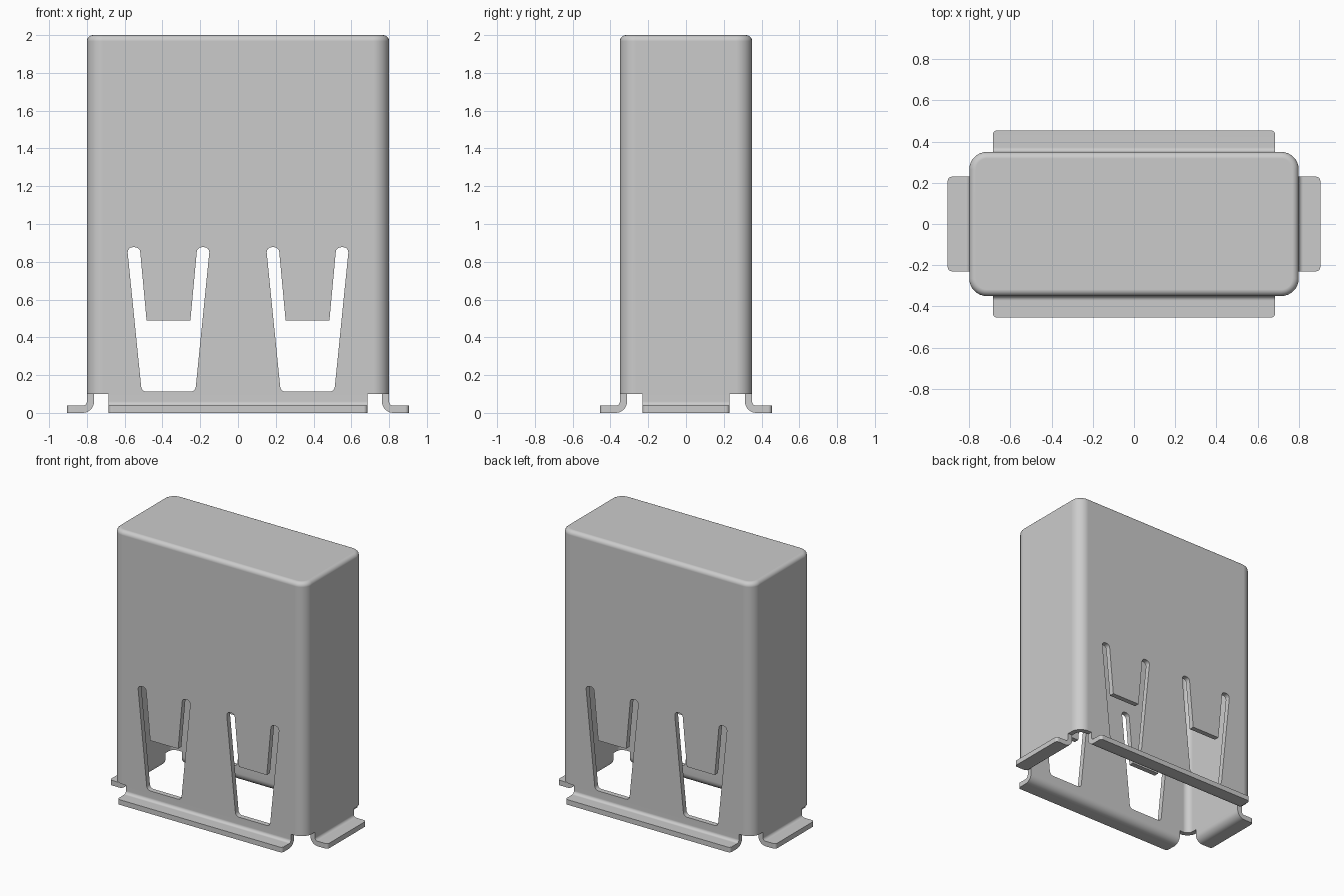
import bpy, bmesh
from math import sin, cos, pi, radians
from mathutils import Vector, Matrix

if "Cube" in bpy.data.objects:
    bpy.data.objects.remove(bpy.data.objects["Cube"])

HX, HY, TOP, WALL, BASE = 0.80, 0.35, 2.0, 0.038, 0.10


def finish(name, bm):
    bmesh.ops.recalc_face_normals(bm, faces=bm.faces)
    me = bpy.data.meshes.new(name)
    bm.to_mesh(me)
    bm.free()
    ob = bpy.data.objects.new(name, me)
    bpy.context.collection.objects.link(ob)
    return ob


def arc(cx, cy, r, a0, a1, n=6):
    return [(cx + r * cos(radians(a0 + (a1 - a0) * i / n)),
             cy + r * sin(radians(a0 + (a1 - a0) * i / n))) for i in range(n + 1)]


def rounded_ring(bm, inset, z, r=0.085):
    x, y, r = HX - inset, HY - inset, r - inset
    pts = []
    for sx, sy, a in ((1, 1, 0), (-1, 1, 90), (-1, -1, 180), (1, -1, 270)):
        pts += arc(sx * (x - r), sy * (y - r), r, a, a + 90, 8)
    return [bm.verts.new((px, py, z)) for px, py in pts]


def fillet(points, n=5):
    """Round each (x, z, radius) corner of a closed polygon."""
    out = []
    for i, (x, z, r) in enumerate(points):
        p = Vector((x, z))
        a = Vector(points[i - 1][:2]) - p
        b = Vector(points[(i + 1) % len(points)][:2]) - p
        if r == 0:
            out.append(p)
            continue
        a.normalize()
        b.normalize()
        half = a.angle(b) / 2
        c = p + (a + b).normalized() * (r / sin(half))
        d = r * cos(half) / sin(half)
        s, e = p + a * d - c, p + b * d - c
        sweep = s.angle(e)
        for k in range(n + 1):
            t = k / n
            out.append(c + (s * sin((1 - t) * sweep) + e * sin(t * sweep)) / sin(sweep))
    return out


def extrude(name, pts, vec):
    bm = bmesh.new()
    face = bm.faces.new([bm.verts.new(p) for p in pts])
    new = bmesh.ops.extrude_face_region(bm, geom=[face])["geom"]
    bmesh.ops.translate(bm, vec=vec, verts=[v for v in new if isinstance(v, bmesh.types.BMVert)])
    return finish(name, bm)


def flange(name, half_length, offset, angle):
    """Outward-curled lip along one bottom edge of the shell."""
    prof = [(-WALL, BASE)] + arc(0.022, 0.06, 0.06, 180, 270) + [(0.105, 0), (0.105, WALL)]
    prof += arc(0.022, 0.06, 0.022, 270, 180) + [(0, BASE)]
    ob = extrude(name, [(d + offset, -half_length, z) for d, z in prof], (0, 2 * half_length, 0))
    bm = bmesh.new()
    bm.from_mesh(ob.data)
    tips = [e for e in bm.edges if all(abs(v.co.x - offset - 0.105) < 1e-4 for v in e.verts)
            and abs(e.verts[0].co.z - e.verts[1].co.z) > 0.01]
    bmesh.ops.bevel(bm, geom=tips, offset=0.02, segments=4, profile=0.5, affect='EDGES')
    bm.transform(Matrix.Rotation(angle, 4, 'Z'))
    bm.to_mesh(ob.data)
    bm.free()
    return ob


# Hollow shell, closed at the top
bm = bmesh.new()
R = 0.032
rings = [rounded_ring(bm, WALL, TOP - WALL), rounded_ring(bm, WALL, BASE), rounded_ring(bm, 0, BASE)]
for i in range(6):
    a = pi / 2 * i / 5
    rings.append(rounded_ring(bm, R * (1 - cos(a)), TOP - R + R * sin(a)))
for lo, hi in zip(rings, rings[1:]):
    for i in range(len(lo)):
        j = (i + 1) % len(lo)
        bm.faces.new((lo[i], lo[j], hi[j], hi[i]))
bm.faces.new(rings[0])
bm.faces.new(rings[-1])
shell = finish("connector_shell", bm)

# Bottom lips on four sides
helpers = []
for name, half, off, ang in (("right_lip", 0.23, HX, 0), ("back_lip", 0.685, HY, pi / 2),
                             ("left_lip", 0.23, HX, pi), ("front_lip", 0.685, HY, -pi / 2)):
    helpers.append((flange(name, half, off, ang), 'UNION'))

# Spring-tongue windows through front and back
half = [(0.142, 0.112, 0.03), (0.219, 0.877, 0.027), (0.152, 0.877, 0.027), (0.116, 0.49, 0)]
outline = fillet(half + [(-x, z, r) for x, z, r in reversed(half)])
for side in (-1, 1):
    pts = [(side * 0.368 + p.x, -0.6, p.y) for p in outline]
    helpers.append((extrude("window_cutter", pts, (0, 1.2, 0)), 'DIFFERENCE'))

bpy.context.view_layer.objects.active = shell
shell.select_set(True)
for ob, op in helpers:
    mod = shell.modifiers.new(ob.name, 'BOOLEAN')
    mod.object, mod.operation, mod.solver = ob, op, 'EXACT'
    bpy.ops.object.modifier_apply(modifier=mod.name)
    bpy.data.objects.remove(ob)

bpy.ops.object.shade_smooth_by_angle(angle=radians(35))
shell.modifiers.new("weighted_normals", 'WEIGHTED_NORMAL').keep_sharp = True
